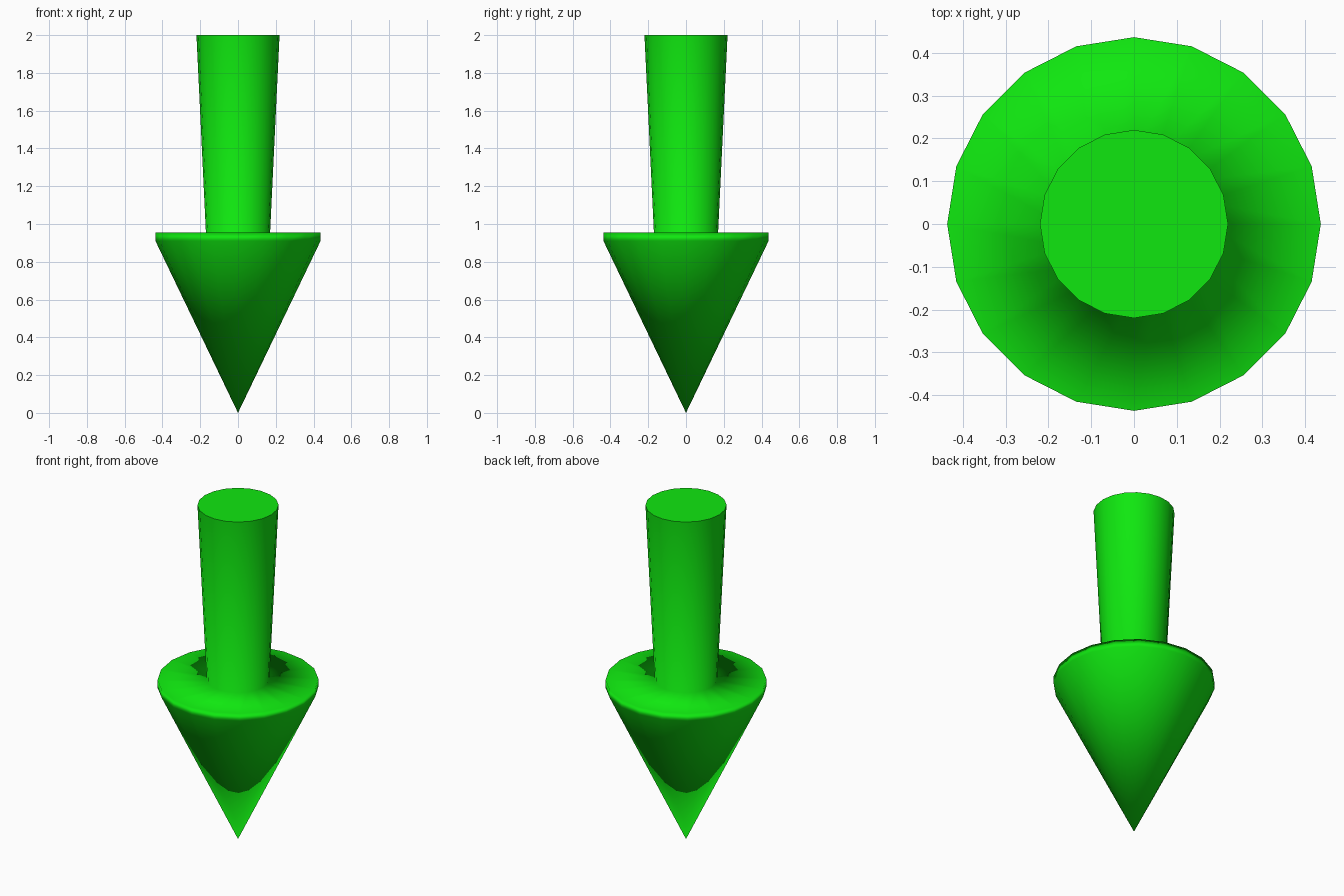
import bpy
import bmesh
from math import cos, sin, tau

cube = bpy.data.objects.get("Cube")
if cube:
    bpy.data.objects.remove(cube, do_unlink=True)

SIDES = 20

green = bpy.data.materials.new("bright green")
green.use_nodes = True
colour = (0.005, 0.8, 0.005, 1)
green.diffuse_color = colour
green.node_tree.nodes["Principled BSDF"].inputs["Base Color"].default_value = colour

# Rings of the arrow as (radius, height): cone base, rim top, shaft foot, shaft top
profile = [(0.437, 0.91), (0.437, 0.955), (0.17, 0.955), (0.22, 2.0)]

bm = bmesh.new()
rings = [[bm.verts.new((r * cos(tau * i / SIDES), r * sin(tau * i / SIDES), z))
          for i in range(SIDES)] for r, z in profile]

# Pointed head
tip = bm.verts.new((0, 0, 0))
for i in range(SIDES):
    bm.faces.new((tip, rings[0][(i + 1) % SIDES], rings[0][i]))

# Rim, shoulder and flared shaft
for low, high in zip(rings, rings[1:]):
    for i in range(SIDES):
        j = (i + 1) % SIDES
        bm.faces.new((low[i], low[j], high[j], high[i]))

# Flat end of the shaft, with a sharp edge
for face in bm.faces:
    face.smooth = True
cap = bm.faces.new(rings[-1])
for edge in cap.edges:
    edge.smooth = False
bmesh.ops.recalc_face_normals(bm, faces=bm.faces)

mesh = bpy.data.meshes.new("down_arrow")
bm.to_mesh(mesh)
bm.free()
mesh.materials.append(green)
arrow = bpy.data.objects.new("down_arrow", mesh)
bpy.context.collection.objects.link(arrow)

# Large faces lead the soft shading
soften = arrow.modifiers.new("soft_shading", 'WEIGHTED_NORMAL')
soften.mode = 'FACE_AREA'
soften.keep_sharp = True
